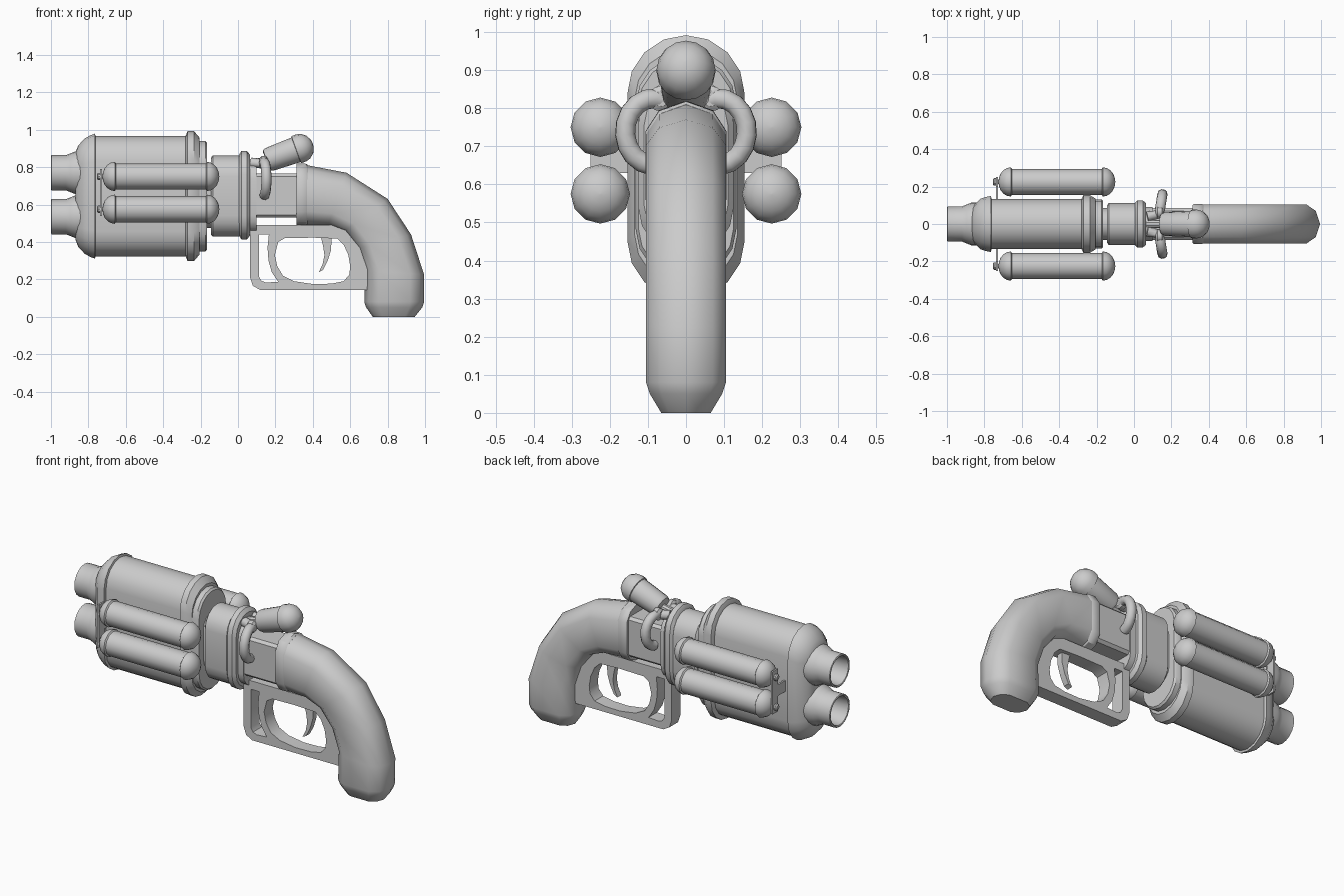
import bpy, bmesh, math
from mathutils import Vector

if "Cube" in bpy.data.objects:
    bpy.data.objects.remove(bpy.data.objects["Cube"])


def finish(ob, angle=35):
    bpy.ops.object.select_all(action='DESELECT')
    ob.select_set(True)
    bpy.context.view_layer.objects.active = ob
    if ob.type != 'MESH':
        bpy.ops.object.convert(target='MESH')
    bpy.ops.object.shade_smooth_by_angle(angle=math.radians(angle))
    return bpy.context.object


def skin(name, rings, cap=True, angle=35):
    """Bridge equal-length rings of points into a closed shape."""
    bm = bmesh.new()
    loops = [[bm.verts.new(p) for p in r] for r in rings]
    n = len(loops[0])
    for a, b in zip(loops, loops[1:]):
        for i in range(n):
            bm.faces.new((a[i], a[(i + 1) % n], b[(i + 1) % n], b[i]))
    if cap:
        bm.faces.new(loops[0])
        bm.faces.new(loops[-1])
    bmesh.ops.recalc_face_normals(bm, faces=bm.faces)
    me = bpy.data.meshes.new(name)
    bm.to_mesh(me)
    bm.free()
    ob = bpy.data.objects.new(name, me)
    bpy.context.collection.objects.link(ob)
    return finish(ob, angle)


def stadium(x, hz, r, zc=0.645, n=8):
    """Upright slot-shaped ring: half height hz, half width r."""
    pts = []
    for s in (1, -1):
        for i in range(n + 1):
            a = math.pi * i / n
            pts.append((x, s * r * math.cos(a), zc + s * (hz - r + r * math.sin(a))))
    return pts


def slot_body(name, sections, **kw):
    return skin(name, [stadium(*s, **kw) for s in sections])


def lathe(name, profile, origin, axis=(1, 0, 0), n=16):
    """Revolve (distance, radius) pairs about an axis in the XZ plane."""
    d = Vector(axis).normalized()
    u, v, o = Vector((0, 1, 0)), d.cross(Vector((0, 1, 0))), Vector(origin)
    rings = []
    for t, r in profile:
        rings.append([o + d * t + r * (u * math.cos(k) + v * math.sin(k))
                      for k in (2 * math.pi * i / n for i in range(n))])
    return skin(name, rings)


def plate(name, outlines, half):
    """Flat XZ plate, later outlines are holes."""
    cu = bpy.data.curves.new(name, 'CURVE')
    cu.dimensions, cu.fill_mode, cu.extrude = '2D', 'BOTH', half
    for pts in outlines:
        sp = cu.splines.new('POLY')
        sp.points.add(len(pts) - 1)
        for p, (x, z) in zip(sp.points, pts):
            p.co = (x, z, 0, 1)
        sp.use_cyclic_u = True
    ob = bpy.data.objects.new(name, cu)
    bpy.context.collection.objects.link(ob)
    ob.rotation_euler.x = math.pi / 2
    return finish(ob)


def tube(name, pts, r):
    cu = bpy.data.curves.new(name, 'CURVE')
    cu.dimensions, cu.bevel_depth, cu.bevel_resolution = '3D', r, 3
    cu.use_fill_caps = True
    sp = cu.splines.new('POLY')
    sp.points.add(len(pts) - 1)
    for p, c in zip(sp.points, pts):
        p.co = (*c, 1)
    ob = bpy.data.objects.new(name, cu)
    bpy.context.collection.objects.link(ob)
    return finish(ob, 50)


def box(name, x0, x1, hy, z0, z1, yc=0, bevel=0.0):
    bpy.ops.mesh.primitive_cube_add(size=1, location=((x0 + x1) / 2, yc, (z0 + z1) / 2))
    ob = bpy.context.object
    ob.name = name
    ob.scale = (x1 - x0, 2 * hy, z1 - z0)
    bpy.ops.object.transform_apply(location=False, rotation=False, scale=True)
    if bevel:
        m = ob.modifiers.new('bevel', 'BEVEL')
        m.width, m.segments = bevel, 1
    return ob


# Barrel housing, rear flange
slot_body('barrel_housing', [(-.87, .23, .07), (-.855, .27, .10), (-.82, .308, .135),
                             (-.79, .325, .145), (-.765, .334, .15), (-.762, .322, .134),
                             (-.25, .322, .134)])
slot_body('housing_flange', [(-.28, .322, .134), (-.27, .347, .154), (-.235, .347, .154),
                             (-.205, .312, .135)])
slot_body('housing_back_plate', [(-.22, .295, .132), (-.175, .295, .132), (-.165, .285, .125)])

# Neck block and its collar
slot_body('neck_joint', [(-.18, .17, .085), (-.13, .17, .085)])
slot_body('neck_block', [(-.145, .205, .1), (-.135, .217, .112), (.02, .217, .112)])
slot_body('neck_collar', [(.005, .215, .112), (.018, .236, .125), (.048, .236, .125),
                          (.065, .215, .11)], zc=.65)
slot_body('neck_rear', [(.06, .19, .092), (.10, .19, .092)], zc=.64)

# Two hollow muzzles
for label, z in (('upper', .77), ('lower', .535)):
    lathe(label + '_muzzle', [(.13, .075), (.003, .082), (0, .088), (.003, .094), (.08, .094),
                              (.105, .104), (.13, .114), (.20, .114)], (-1, 0, z), n=20)

# Side canisters with domed caps, valves and bracket
R = .078
dome = [(R * (1 - math.cos(a)), max(R * math.sin(a), .002))
        for a in (math.pi / 2 * i / 5 for i in range(6))]
L = .625
profile = [(t * .85, r) for t, r in dome] + [(.072, .07), (L - .072, .07)] \
    + [(L - t * .85, r) for t, r in reversed(dome)]
for side, s in (('left', -1), ('right', 1)):
    for label, z in (('upper', .75), ('lower', .575)):
        nm = side + '_' + label
        lathe(nm + '_canister', profile, (-.725, s * .225, z), n=12)
        lathe(nm + '_valve', [(0, .012), (.006, .02), (.016, .02), (.022, .01), (.04, .01)],
              (-.755, s * .225, z), n=10)
    box(side + '_bracket_post', -.738, -.728, .026, .54, .79, s * .225)
    box(side + '_bracket_arm', -.738, -.728, .05, .63, .695, s * .165)

# Receiver
box('receiver', .08, .34, .085, .53, .765, bevel=.015)

# Curved grip: each station is an (outer edge, inner edge, half width)
half = [(0, 1), (.67, .85), (1, .53), (1, -.53), (.67, -.85), (0, -1)]
section = half + [(-y, w) for y, w in half[4:0:-1]]


def grip_ring(o, i, hy):
    o, i = Vector((o[0], 0, o[1])), Vector((i[0], 0, i[1]))
    c, h = (o + i) / 2, (o - i) / 2
    return [c + h * w + Vector((0, hy * y, 0)) for y, w in section]


skin('grip', [grip_ring(*s) for s in (
    ((.36, .812), (.36, .488), .103), ((.58, .77), (.48, .485), .105),
    ((.80, .63), (.565, .455), .105), ((.925, .44), (.64, .365), .105),
    ((.995, .225), (.68, .25), .105), ((.995, .08), (.675, .08), .105),
    ((.985, .05), (.685, .05), .095), ((.945, 0), (.72, 0), .065))], angle=40)
skin('grip_collar', [grip_ring((x, .65 + h), (x, .65 - h), w) for x, h, w in (
    (.313, .166, .102), (.32, .17, .106), (.365, .168, .106), (.375, .16, .1))])

# Trigger guard plate with two openings
outer = [(.065, .49), (.065, .21), (.08, .165), (.12, .143), (.70, .143), (.70, .30),
         (.60, .49)]
slot = [(.112, .44), (.112, .215), (.125, .192), (.15, .183), (.215, .187), (.18, .24),
        (.163, .30), (.158, .37), (.165, .44)]
opening = [(.215, .40), (.197, .33), (.21, .27), (.24, .22), (.30, .19), (.40, .175),
           (.50, .177), (.565, .19), (.595, .225), (.60, .27), (.59, .33), (.565, .385),
           (.53, .418), (.40, .423), (.25, .42)]
plate('trigger_guard', [outer, slot, opening], .04)

# Trigger
plate('trigger', [[(.44, .44), (.50, .44), (.498, .36), (.48, .30), (.455, .25), (.432, .238),
                   (.452, .28), (.462, .33), (.455, .38)]], .018)

# Tilted hammer cylinder with domed end and its stem
lathe('hammer', [(0, .045), (.004, .058), (.02, .064), (.17, .07), (.172, .077), (.20, .077),
                 (.225, .070), (.25, .050), (.262, .025), (.266, .003)],
      (.15, 0, .835), (.94, 0, .34), n=16)
lathe('hammer_stem', [(0, .022), (.12, .022)], (.05, 0, .815), (.97, 0, .2), n=10)

# Curved hose on each side
for side, s in (('left', -1), ('right', 1)):
    arc = [(.14 + .012 * math.cos(a), s * (.085 + .075 * math.cos(a)), .738 + .088 * math.sin(a))
           for a in (math.radians(115 - 20 * i) for i in range(11))]
    tube(side + '_hose', [(.07, s * .04, .825)] + arc[0:], .027)
    lathe(side + '_hose_fitting', [(0, .02), (.01, .034), (.035, .034), (.045, .02)],
          (.115, s * .065, .825), n=12)
